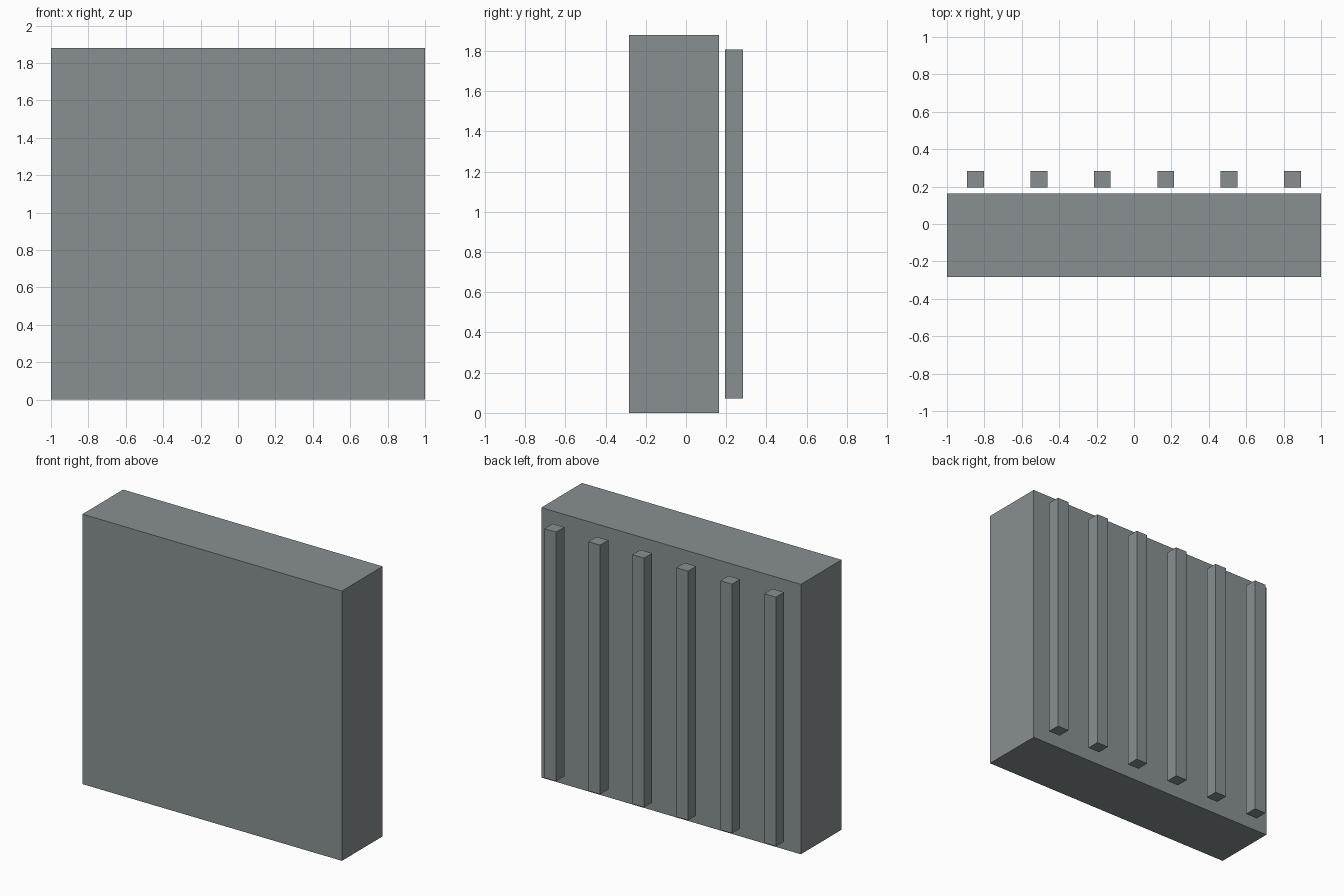
import bpy

if "Cube" in bpy.data.objects:
    bpy.data.objects.remove(bpy.data.objects["Cube"])

# Dark slate grey shared by all parts
slate = bpy.data.materials.new("slate_grey")
slate.diffuse_color = (0.25, 0.28, 0.29, 1)
slate.use_nodes = True
slate.node_tree.nodes["Principled BSDF"].inputs["Base Color"].default_value = slate.diffuse_color


def box(name, lo, hi):
    """Axis-aligned box between two corners."""
    bpy.ops.mesh.primitive_cube_add(size=1, location=[(a + b) / 2 for a, b in zip(lo, hi)])
    ob = bpy.context.object
    ob.name = name
    ob.scale = [b - a for a, b in zip(lo, hi)]
    bpy.ops.object.transform_apply(location=False, rotation=False, scale=True)
    ob.data.materials.append(slate)
    return ob


# Main slab
box("panel_body", (-1, -0.284, 0), (1, 0.164, 1.88))

# Row of upright bars standing just off the back face
COUNT, HALF, FIRST = 6, 0.045, -0.847
step = -2 * FIRST / (COUNT - 1)
for i in range(COUNT):
    x = FIRST + i * step
    box(f"back_bar_{i + 1}", (x - HALF, 0.194, 0.072), (x + HALF, 0.284, 1.808))
